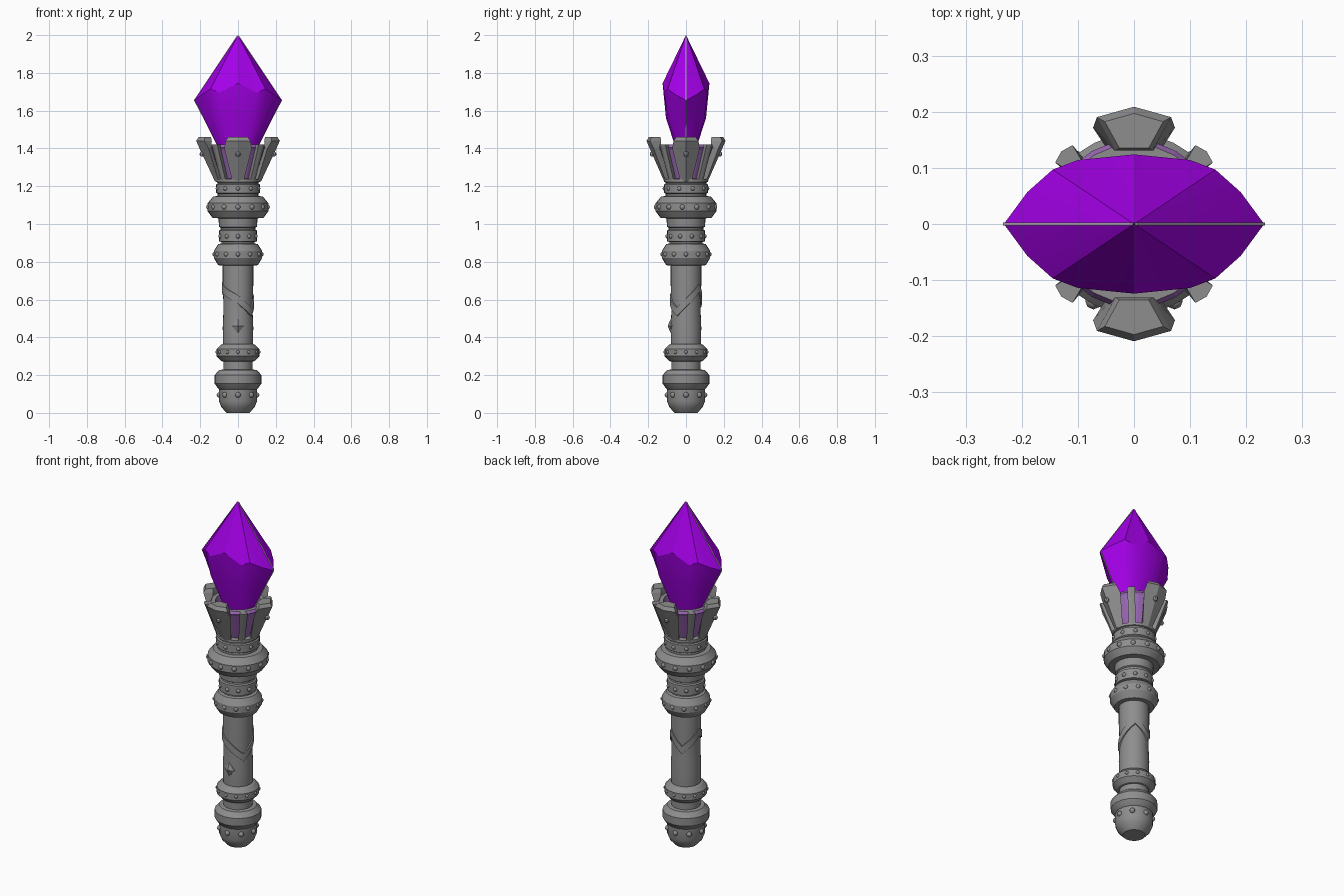
import bpy, bmesh, math
from mathutils import Matrix, Vector

if "Cube" in bpy.data.objects:
    bpy.data.objects.remove(bpy.data.objects["Cube"])


def material(name, rgb):
    m = bpy.data.materials.new(name)
    m.diffuse_color = (*rgb, 1)
    m.use_nodes = True
    m.node_tree.nodes["Principled BSDF"].inputs["Base Color"].default_value = m.diffuse_color
    return m


STONE = material("grey_stone", (0.27, 0.27, 0.275))
PURPLE = material("purple_crystal", (0.38, 0.0, 0.83))
MAUVE = material("mauve_lining", (0.33, 0.14, 0.47))
PALE = material("pale_seam", (0.5, 0.42, 0.55))


def finish(name, bm, mats, smooth=None):
    bmesh.ops.recalc_face_normals(bm, faces=bm.faces)
    me = bpy.data.meshes.new(name)
    bm.to_mesh(me)
    bm.free()
    ob = bpy.data.objects.new(name, me)
    bpy.context.collection.objects.link(ob)
    for m in mats:
        me.materials.append(m)
    if smooth:
        bpy.ops.object.select_all(action='DESELECT')
        ob.select_set(True)
        bpy.context.view_layer.objects.active = ob
        bpy.ops.object.shade_smooth_by_angle(angle=math.radians(smooth))
    return ob


def skin(bm, rings, caps=True):
    """Join rings of points into a closed tube."""
    vs = [[bm.verts.new(p) for p in r] for r in rings]
    n = len(vs[0])
    for a, b in zip(vs, vs[1:]):
        for i in range(n):
            j = (i + 1) % n
            bm.faces.new((a[i], a[j], b[j], b[i]))
    if caps:
        bm.faces.new(vs[0])
        bm.faces.new(vs[-1])
    return vs


def circle(r, z, n):
    return [(r * math.cos(2 * math.pi * i / n), r * math.sin(2 * math.pi * i / n), z)
            for i in range(n)]


def lathe(name, profile, n=28, smooth=25):
    bm = bmesh.new()
    skin(bm, [circle(r, z, n) for r, z in profile])
    return finish(name, bm, [STONE], smooth)


# Turned handle parts
lathe("pommel", [(.06, 0), (.088, .03), (.1, .06), (.1, .125), (.106, .13), (.124, .155),
                 (.124, .2), (.1, .227), (.075, .23)], 20)
lathe("lower_neck", [(.078, .225), (.078, .28)])
lathe("lower_ring", [(.078, .272), (.09, .275), (.113, .3), (.113, .338), (.092, .36), (.078, .365)])
lathe("shaft", [(.079, .36), (.081, .45), (.078, .52), (.078, .6), (.081, .68), (.081, .79)])
lathe("middle_ring", [(.08, .78), (.105, .782), (.128, .82), (.128, .858), (.105, .893), (.09, .897)])
lathe("collar", [(.088, .89), (.088, .905), (.1, .908), (.1, .965), (.092, .97), (.092, .98),
                 (.1, .985), (.104, 1.035)])
lathe("upper_ring", [(.1, 1.03), (.135, 1.032), (.161, 1.068), (.161, 1.11), (.132, 1.145), (.1, 1.15)])
lathe("crown_base", [(.108, 1.14), (.108, 1.16), (.116, 1.165), (.116, 1.21), (.108, 1.214),
                     (.108, 1.22), (.116, 1.223), (.116, 1.238), (.09, 1.24)])

# Rows of domed studs: name, radius, height, count, size
for name, r, z, count, size in [("pommel_studs", .098, .095, 8, .015),
                                ("lower_ring_studs", .11, .322, 12, .010),
                                ("middle_ring_studs", .123, .84, 12, .013),
                                ("collar_studs", .097, .935, 10, .012),
                                ("upper_ring_studs", .155, 1.09, 13, .015),
                                ("crown_studs", .112, 1.188, 10, .012)]:
    bm = bmesh.new()
    for i in range(count):
        a = 2 * math.pi * i / count - math.pi / 2
        bmesh.ops.create_uvsphere(bm, u_segments=8, v_segments=6, radius=size,
                                  matrix=Matrix.Translation((r * math.cos(a), r * math.sin(a), z)))
    finish(name, bm, [STONE], 60)

# Zigzag strap around the shaft
keys = [(-180, .67), (-90, .6), (-35, .535), (55, .66), (110, .58), (180, .67)]
bm = bmesh.new()
rings = []
for (a0, z0), (a1, z1) in zip(keys, keys[1:]):
    for k in range(8):
        t = k / 8
        a, z = math.radians(a0 + (a1 - a0) * t), z0 + (z1 - z0) * t
        rings.append([(r * math.cos(a), r * math.sin(a), z + dz)
                      for r, dz in [(.07, -.025), (.085, -.022), (.085, .022), (.07, .025)]])
rings.append(rings[0])
skin(bm, rings, False)
bmesh.ops.remove_doubles(bm, verts=bm.verts, dist=1e-5)
finish("shaft_strap", bm, [STONE], 25)

# Diamond boss on the front of the shaft
bm = bmesh.new()
skin(bm, [[(.032 * s * x, -y, .46 + .04 * s * z) for x, z in [(1, 0), (0, 1), (-1, 0), (0, -1)]]
          for s, y in [(1, .07), (1, .08), (.15, .095)]])
finish("diamond_boss", bm, [STONE])


# Crown prongs, built along +x then turned into place
def prong(name, angle, sections, scale=1.0, setback=.28, stud=False):
    bm = bmesh.new()
    skin(bm, [[(r, 0, z), (r - setback * w, w, z), (r - d, w * .5, z),
               (r - d, -w * .5, z), (r - setback * w, -w, z)] for r, w, d, z in sections])
    if stud:
        bmesh.ops.create_uvsphere(bm, u_segments=8, v_segments=6, radius=.014,
                                  matrix=Matrix.Translation((.178, 0, 1.37)))
    bmesh.ops.transform(bm, verts=bm.verts, matrix=Matrix.Rotation(math.radians(angle), 4, 'Z')
                        @ Matrix.Diagonal((scale, 1, 1, 1)))
    finish(name, bm, [STONE])


LARGE = [(.115, .03, .035, 1.225), (.192, .073, .06, 1.4), (.209, .066, .078, 1.44),
         (.197, .052, .062, 1.46)]
for label, ang, s, back in [("right", 0, 1.06, .62), ("back", 90, 1, .28),
                            ("left", 180, 1.06, .62), ("front", 270, 1, .28)]:
    prong("large_prong_" + label, ang, LARGE, s, back, True)

SMALL = [(.114, .018, .03, 1.225), (.165, .02, .04, 1.37), (.183, .022, .05, 1.42)]
for i in range(4):
    prong(f"small_prong_{i + 1}", 45 + 90 * i, SMALL)

# Cup that holds the crystal, with a grey rim
bm = bmesh.new()
skin(bm, [circle(r, z, 24) for r, z in [(.085, 1.235), (.143, 1.395), (.15, 1.405), (.142, 1.42),
                                        (.12, 1.42), (.065, 1.25)]])
bm.normal_update()
for f in bm.faces:
    f.material_index = 1 if abs(f.normal.z) > .9 else 0
finish("crystal_cup", bm, [MAUVE, STONE])


# Faceted crystal: each ring is one quarter mirrored to all four
def quarter_ring(q):
    half = q + [(-x, y, z) for x, y, z in reversed(q[:-1])]
    return half + [(x, -y, z) for x, y, z in reversed(half[1:-1])]


girdle = [(.232, 0, 1.655), (.19, .057, 1.685), (.145, .097, 1.715), (.1, .114, 1.695), (0, .124, 1.745)]
belly = [(.182, 0, 1.56), (.153, .04, 1.56), (.125, .074, 1.56), (.08, .098, 1.56), (0, .106, 1.56)]
low = [(.112, 0, 1.42), (.1, .02, 1.42), (.085, .037, 1.42), (.055, .054, 1.42), (0, .06, 1.42)]
foot = [(.06, 0, 1.25), (.053, .011, 1.25), (.045, .02, 1.25), (.03, .03, 1.25), (0, .035, 1.25)]
bm = bmesh.new()
top = skin(bm, [quarter_ring(q) for q in (foot, low, belly, girdle)], False)
bm.faces.new(top[0])
apex = bm.verts.new((0, 0, 2))
g = top[-1]
for i in range(len(g)):
    bm.faces.new((g[i], g[(i + 1) % len(g)], apex))
finish("crystal", bm, [PURPLE], 30)

# Thin pale seam along the narrow edges of the crystal
bm = bmesh.new()
for s in (1, -1):
    skin(bm, [[(s * (x + o), y, z) for o, y in [(.0015, -.0025), (.0015, .0025), (-.006, .0025), (-.006, -.0025)]]
              for x, z in [(.112, 1.42), (.182, 1.56), (.232, 1.655), (.004, 1.996)]])
finish("crystal_seam", bm, [PALE])
